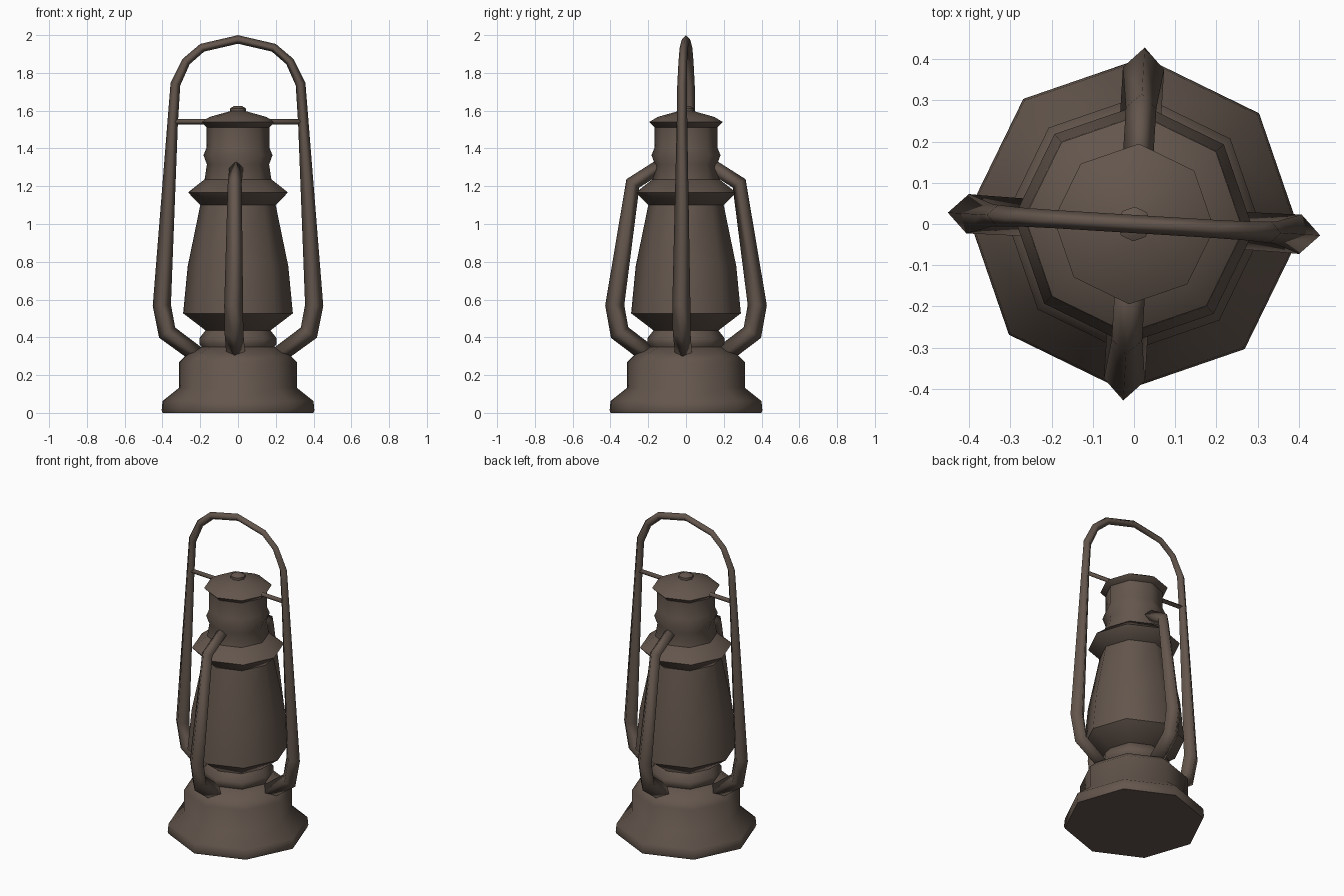
import bpy, bmesh, math
from mathutils import Vector, Matrix

if "Cube" in bpy.data.objects:
    bpy.data.objects.remove(bpy.data.objects["Cube"])

TURN = Matrix.Rotation(math.radians(-3.5), 4, 'Z')   # whole lantern is slightly turned

mat = bpy.data.materials.new("dark_brown_metal")
mat.diffuse_color = (0.125, 0.092, 0.073, 1)
mat.use_nodes = True
mat.node_tree.nodes["Principled BSDF"].inputs["Base Color"].default_value = mat.diffuse_color


def finish(name, bm, angle=50):
    bmesh.ops.recalc_face_normals(bm, faces=bm.faces)
    bm.transform(TURN)
    me = bpy.data.meshes.new(name)
    bm.to_mesh(me)
    bm.free()
    me.materials.append(mat)
    me.shade_smooth()
    me.set_sharp_from_angle(angle=math.radians(angle))
    ob = bpy.data.objects.new(name, me)
    bpy.context.collection.objects.link(ob)
    return ob


def skin(bm, rings):
    """Bridge rings of points and cap both ends."""
    vs = [[bm.verts.new(p) for p in r] for r in rings]
    n = len(vs[0])
    for a, b in zip(vs, vs[1:]):
        for i in range(n):
            j = (i + 1) % n
            bm.faces.new((a[i], a[j], b[j], b[i]))
    bm.faces.new(vs[0])
    bm.faces.new(vs[-1])


def turned(name, profile, sides=8):
    """Eight-sided body of revolution from (radius, z) pairs."""
    bm = bmesh.new()
    skin(bm, [[(r * math.cos(2 * math.pi * i / sides), r * math.sin(2 * math.pi * i / sides), z)
               for i in range(sides)] for r, z in profile])
    return finish(name, bm)


def tube(name, path, heading):
    """Four-sided tube along (u, z, radius) points in the vertical plane at heading degrees."""
    h = math.radians(heading)
    out = Vector((math.cos(h), math.sin(h), 0))
    side = Vector((-math.sin(h), math.cos(h), 0))
    up = Vector((0, 0, 1))
    pts = [out * u + up * z for u, z, r in path]
    rings = []
    for i, p in enumerate(pts):
        d0 = (p - pts[max(i - 1, 0)]).normalized()
        d1 = (pts[min(i + 1, len(pts) - 1)] - p).normalized()
        t = (d0 + d1).normalized()
        miter = 1 / max(0.5, t.dot(d1 if d1.length else d0))
        nrm = t.cross(side)
        r = path[i][2]
        rings.append([p + nrm * r * miter, p + side * r, p - nrm * r * miter, p - side * r])
    bm = bmesh.new()
    skin(bm, rings)
    return finish(name, bm, 95)


# body, bottom to top
turned("fuel_tank", [(0.40, 0), (0.405, 0.015), (0.40, 0.063), (0.312, 0.133), (0.312, 0.27),
                     (0.27, 0.31), (0.19, 0.35)])
turned("burner_ring", [(0.18, 0.33), (0.205, 0.365), (0.205, 0.395), (0.17, 0.44)])
turned("glass_globe", [(0.17, 0.435), (0.291, 0.527), (0.267, 0.775), (0.2, 1.10)])
turned("collar", [(0.2, 1.10), (0.265, 1.167), (0.178, 1.236)])
turned("chimney", [(0.178, 1.23), (0.165, 1.315), (0.183, 1.365), (0.166, 1.405), (0.166, 1.515)])
turned("cap", [(0.166, 1.512), (0.195, 1.54), (0.15, 1.567), (0.042, 1.597)])
turned("cap_knob", [(0.042, 1.59), (0.042, 1.612), (0.02, 1.625)])

# carrying handle: one half, mirrored over the top
half = [(0.22, 0.31, 0.045), (0.376, 0.425, 0.047), (0.404, 0.57, 0.048), (0.347, 1.53, 0.028),
        (0.332, 1.74, 0.026), (0.275, 1.86, 0.023), (0.19, 1.933, 0.022)]
tube("handle", half + [(0, 1.977, 0.022)] + [(-u, z, r) for u, z, r in reversed(half)], 0)

# front and back air tubes
for name, heading in (("front_tube", -90), ("back_tube", 90)):
    tube(name, [(0.2, 0.31, 0.05), (0.352, 0.425, 0.05), (0.378, 0.57, 0.05),
                (0.282, 1.215, 0.037), (0.14, 1.305, 0.037)], heading)

# thin rod joining the cap to the handle
tube("cross_rod", [(-0.345, 1.542, 0.015), (0.345, 1.542, 0.015)], 0)
